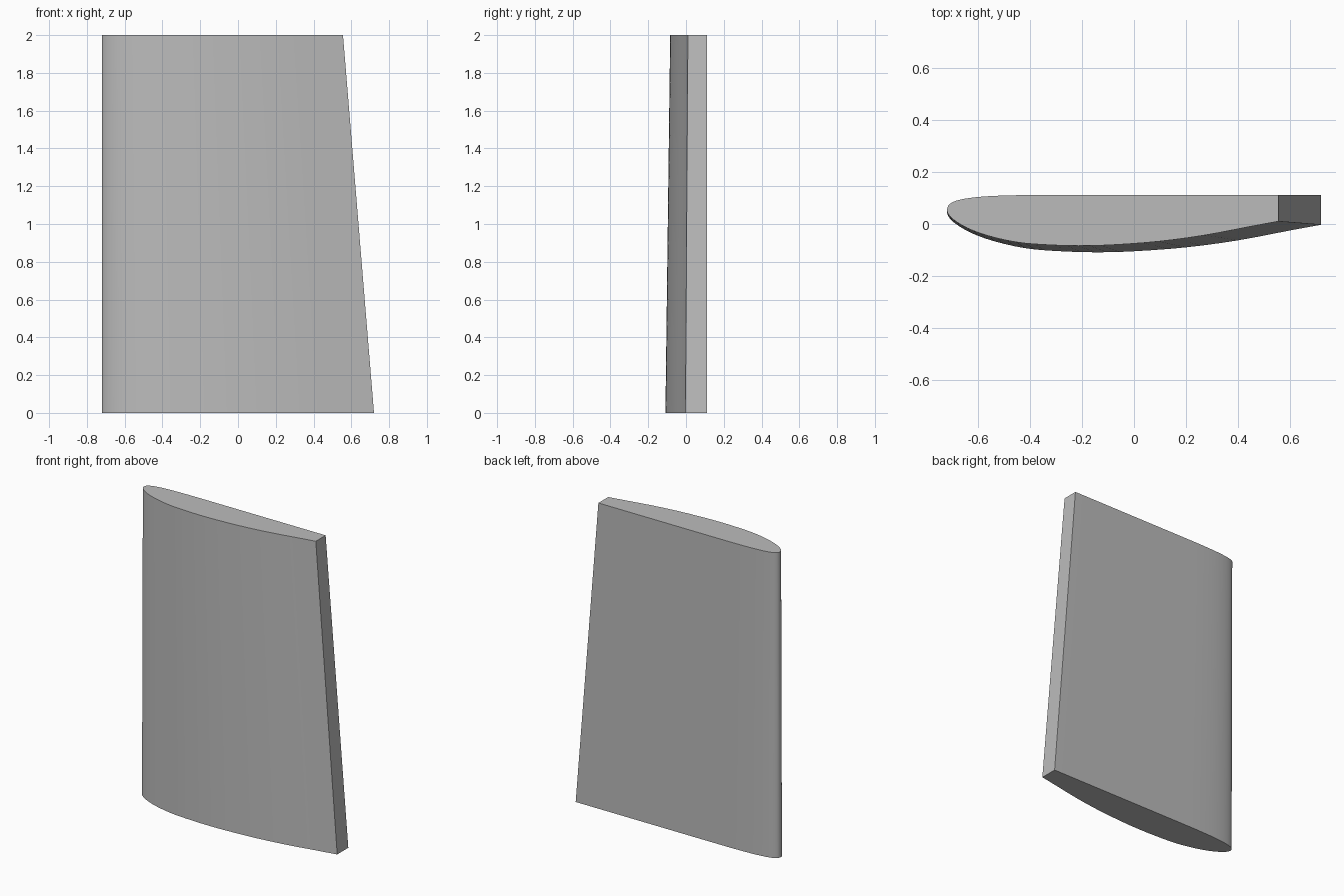
import bpy, bmesh
from mathutils import Vector

if "Cube" in bpy.data.objects:
    bpy.data.objects.remove(bpy.data.objects["Cube"])

HEIGHT = 2.0
TAPER = 0.886                      # tip chord / root chord
ANCHOR = Vector((-0.72, 0.112))    # corner that stays fixed while tapering

# Root section, from the trailing edge along the curved front, round the nose, to the flat back
KEYS = [(0.72, -0.003), (0.6, -0.025), (0.4, -0.063), (0.2, -0.09), (0.0, -0.105),
        (-0.15, -0.109), (-0.3, -0.104), (-0.42, -0.093), (-0.54, -0.066), (-0.63, -0.033),
        (-0.69, 0.003), (-0.714, 0.028), (-0.72, 0.05), (-0.71, 0.071), (-0.68, 0.087),
        (-0.62, 0.099), (-0.53, 0.107), (-0.4, 0.111), (-0.25, 0.112), (0.72, 0.112)]


def smooth_profile(keys, steps=3):
    """Catmull-Rom curve through the keys; the last span stays straight."""
    p = [Vector(k) for k in keys]
    out = []
    for i in range(len(p) - 2):
        a, b, c, d = p[max(i - 1, 0)], p[i], p[i + 1], p[i + 2]
        if i == len(p) - 3:
            d = c + (c - b)
        for s in range(steps):
            t = s / steps
            out.append(0.5 * (2 * b + (c - a) * t + (2 * a - 5 * b + 4 * c - d) * t * t
                              + (3 * b - a - 3 * c + d) * t ** 3))
    return out + p[-2:]


grey = bpy.data.materials.new("light_grey")
grey.diffuse_color = (0.5, 0.5, 0.5, 1)
grey.use_nodes = True
grey.node_tree.nodes["Principled BSDF"].inputs["Base Color"].default_value = grey.diffuse_color

# Tapered wing panel lofted between root and tip sections
root = smooth_profile(KEYS)
tip = [ANCHOR + (p - ANCHOR) * TAPER for p in root]
bm = bmesh.new()
low = [bm.verts.new((p.x, p.y, 0)) for p in root]
high = [bm.verts.new((p.x, p.y, HEIGHT)) for p in tip]
n = len(low)
for i in range(n):
    j = (i + 1) % n
    bm.faces.new((low[i], low[j], high[j], high[i]))
bm.faces.new(low)
bm.faces.new(high)
bmesh.ops.recalc_face_normals(bm, faces=bm.faces)

mesh = bpy.data.meshes.new("wing_panel")
bm.to_mesh(mesh)
bm.free()
mesh.materials.append(grey)
wing = bpy.data.objects.new("wing_panel", mesh)
bpy.context.collection.objects.link(wing)
bpy.context.view_layer.objects.active = wing
wing.select_set(True)
bpy.ops.object.shade_smooth_by_angle(angle=0.5)
